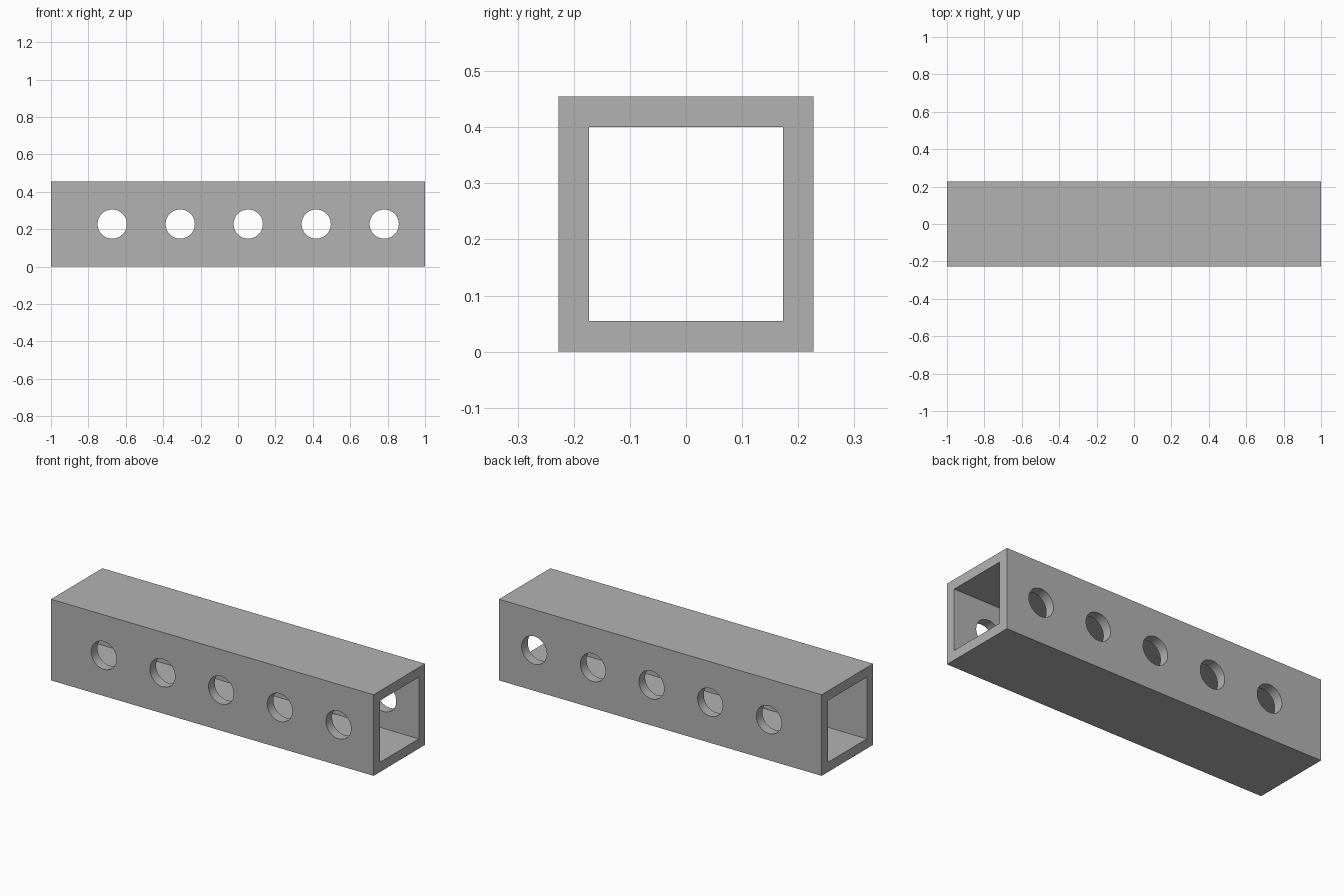
import bpy
import bmesh
import math
from mathutils import Matrix

cube = bpy.data.objects.get("Cube")
if cube:
    bpy.data.objects.remove(cube, do_unlink=True)

LENGTH, WIDTH, WALL = 2.0, 0.4545, 0.0545
HOLE_RADIUS, HOLE_SPACING, HOLE_SHIFT = 0.078, 0.3636, 0.0545


def make_object(name, bm):
    bmesh.ops.recalc_face_normals(bm, faces=bm.faces)
    mesh = bpy.data.meshes.new(name)
    bm.to_mesh(mesh)
    bm.free()
    obj = bpy.data.objects.new(name, mesh)
    bpy.context.collection.objects.link(obj)
    return obj


# Plain grey metal
grey = bpy.data.materials.new("grey_metal")
grey.use_nodes = True
colour = (0.45, 0.45, 0.45, 1)
grey.diffuse_color = colour
grey.node_tree.nodes["Principled BSDF"].inputs["Base Color"].default_value = colour

# Square tube: outer and inner square rings at both ends, bridged
bm = bmesh.new()
corners = [(-1, -1), (1, -1), (1, 1), (-1, 1)]


def ring(x, half):
    return [bm.verts.new((x, a * half, WIDTH / 2 + b * half)) for a, b in corners]


outer, inner = WIDTH / 2, WIDTH / 2 - WALL
rings = [ring(-LENGTH / 2, outer), ring(LENGTH / 2, outer),
         ring(LENGTH / 2, inner), ring(-LENGTH / 2, inner)]
for i, first in enumerate(rings):
    second = rings[(i + 1) % 4]
    for j in range(4):
        k = (j + 1) % 4
        bm.faces.new((first[j], first[k], second[k], second[j]))
tube = make_object("square_tube", bm)
tube.data.materials.append(grey)

# Row of round drills through the front and back walls
bm = bmesh.new()
for i in range(-2, 3):
    place = Matrix.Translation((HOLE_SHIFT + i * HOLE_SPACING, 0, WIDTH / 2))
    bmesh.ops.create_cone(bm, cap_ends=True, segments=64, radius1=HOLE_RADIUS,
                          radius2=HOLE_RADIUS, depth=WIDTH * 2,
                          matrix=place @ Matrix.Rotation(math.pi / 2, 4, "X"))
drills = make_object("hole_cutters", bm)
drills.data.materials.append(grey)
drills.hide_render = True
drills.hide_viewport = True

cut = tube.modifiers.new("holes", "BOOLEAN")
cut.operation = "DIFFERENCE"
cut.solver = "EXACT"
cut.object = drills

# Apply the cut, then smooth only the hole walls
bpy.context.view_layer.objects.active = tube
tube.select_set(True)
bpy.ops.object.modifier_apply(modifier=cut.name)
bpy.data.objects.remove(drills, do_unlink=True)
bpy.ops.object.shade_smooth_by_angle(angle=math.radians(30))
